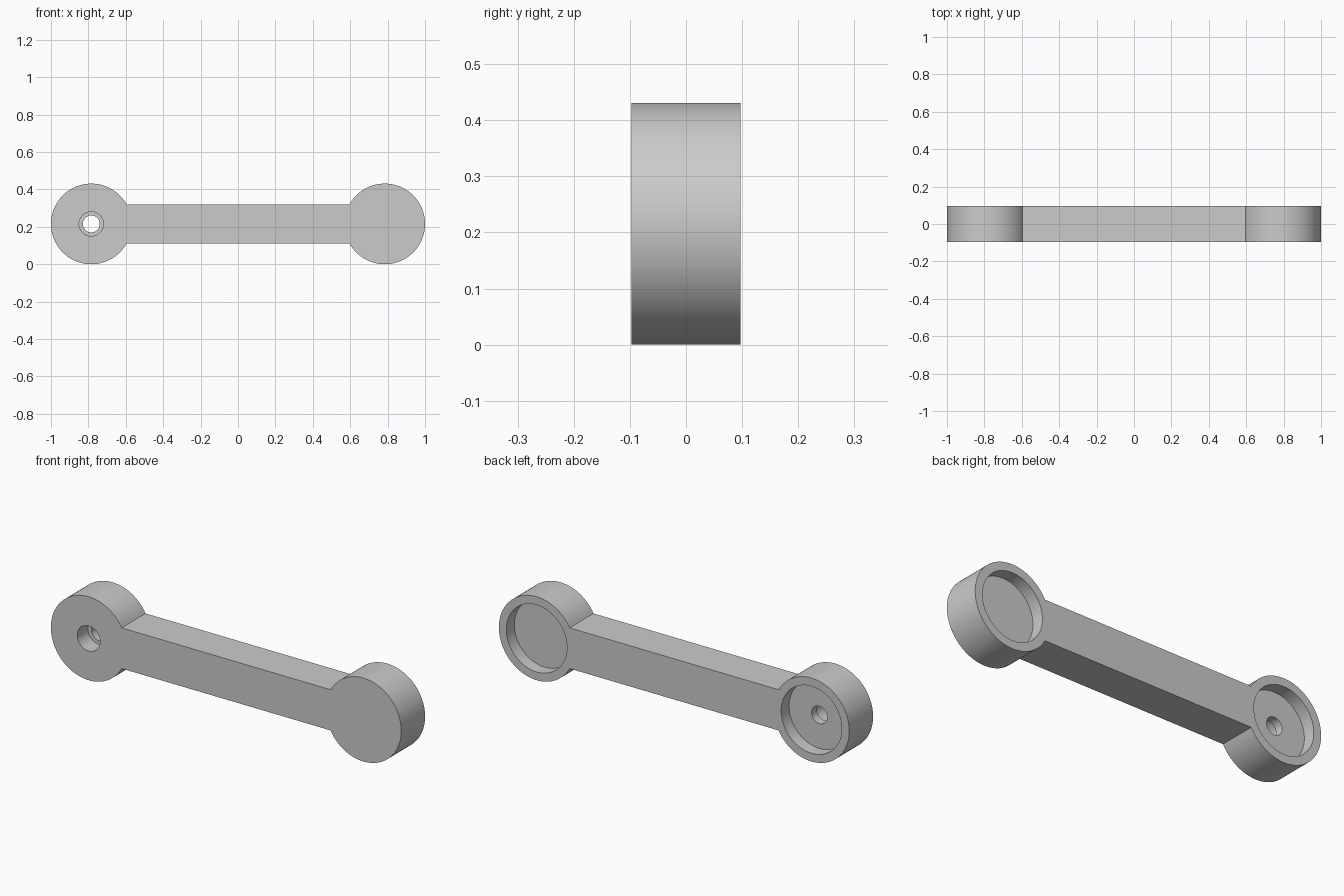
import bpy, bmesh, math
from mathutils import Matrix

cube = bpy.data.objects.get("Cube")
if cube:
    bpy.data.objects.remove(cube, do_unlink=True)

R = 0.2155            # end lug radius, also the centre height
CX = 1 - R            # lug centre distance
HALF_BAR = 0.105      # half height of the bar
HALF_T = 0.0975       # half thickness
POCKET_R, POCKET_D = 0.173, 0.065
SEAT_R, SEAT_D = 0.065, 0.087
BOLT_R = 0.045

grey = bpy.data.materials.new("plain_grey")
grey.use_nodes = True
colour = (0.6, 0.6, 0.6, 1)
grey.diffuse_color = colour
grey.node_tree.nodes["Principled BSDF"].inputs["Base Color"].default_value = colour


def finish(name, bm):
    bmesh.ops.recalc_face_normals(bm, faces=bm.faces)
    mesh = bpy.data.meshes.new(name)
    bm.to_mesh(mesh)
    bm.free()
    mesh.materials.append(grey)
    obj = bpy.data.objects.new(name, mesh)
    bpy.context.collection.objects.link(obj)
    return obj


def cutter(name, x, radius, y0, y1):
    """Cylinder along y used to bore the link."""
    bm = bmesh.new()
    bmesh.ops.create_cone(bm, cap_ends=True, segments=96, radius1=radius,
                          radius2=radius, depth=y1 - y0)
    bm.transform(Matrix.Translation((x, (y0 + y1) / 2, R))
                 @ Matrix.Rotation(math.pi / 2, 4, 'X'))
    obj = finish(name, bm)
    obj.hide_render = True
    return obj


# Link body: two round lugs joined by a straight bar, extruded through y
neck = math.asin(HALF_BAR / R)
steps = 96
sweep = [neck - math.pi + 2 * (math.pi - neck) * i / steps for i in range(steps + 1)]
right_arc = [(CX + R * math.cos(a), R + R * math.sin(a)) for a in sweep]
left_arc = [(-x, 2 * R - z) for x, z in right_arc]

bm = bmesh.new()
face = bm.faces.new([bm.verts.new((x, -HALF_T, z)) for x, z in right_arc + left_arc])
ext = bmesh.ops.extrude_face_region(bm, geom=[face])
bmesh.ops.translate(bm, vec=(0, 2 * HALF_T, 0),
                    verts=[v for v in ext["geom"] if isinstance(v, bmesh.types.BMVert)])
link = finish("link_arm", bm)

# Rear pockets in both lugs, stepped bolt hole in the right lug
cutters = [
    cutter("left_pocket_cutter", CX, POCKET_R, HALF_T - POCKET_D, HALF_T + 0.1),
    cutter("right_pocket_cutter", -CX, POCKET_R, HALF_T - POCKET_D, HALF_T + 0.1),
    cutter("bolt_seat_cutter", -CX, SEAT_R, -HALF_T - 0.1, -HALF_T + SEAT_D),
    cutter("bolt_hole_cutter", -CX, BOLT_R, -HALF_T - 0.2, HALF_T + 0.2),
]
bpy.ops.object.select_all(action='DESELECT')
link.select_set(True)
bpy.context.view_layer.objects.active = link
for c in cutters:
    mod = link.modifiers.new(c.name, 'BOOLEAN')
    mod.operation = 'DIFFERENCE'
    mod.solver = 'EXACT'
    mod.object = c
    bpy.ops.object.modifier_apply(modifier=mod.name)
    bpy.data.objects.remove(c, do_unlink=True)

bpy.ops.object.shade_smooth_by_angle(angle=math.radians(30))
